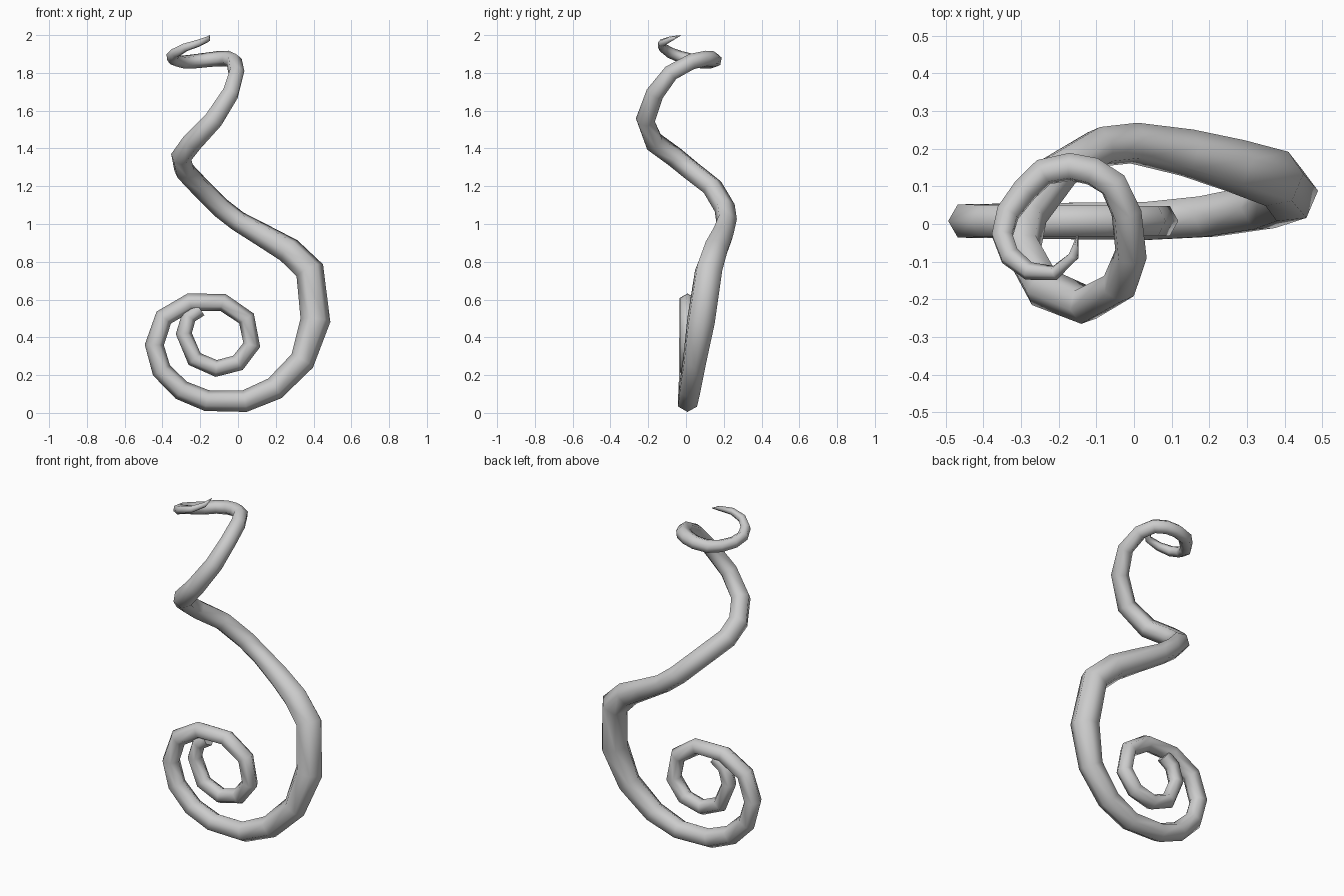
import bpy, bmesh, math
from mathutils import Vector

if "Cube" in bpy.data.objects:
    bpy.data.objects.remove(bpy.data.objects["Cube"])

SIDES = 6

# Flat coil at the base, inner end outwards (x, z)
coil = [(-.20, .55), (-.26, .51), (-.287, .42), (-.23, .285), (-.115, .235), (0, .265),
        (.073, .36), (.045, .50), (-.08, .585), (-.255, .585), (-.393, .505), (-.443, .36),
        (-.405, .225), (-.30, .12), (-.165, .065), (.035, .062)]
# Rising stem (x, y, z)
stem = [(.195, .02, .13), (.34, .045, .275), (.41, .08, .49), (.38, .12, .755),
        (.27, .155, .86), (.14, .19, .935), (0, .215, 1.015), (-.09, .205, 1.085),
        (-.20, .14, 1.195), (-.285, .025, 1.285), (-.30, -.06, 1.355), (-.24, -.17, 1.435),
        (-.13, -.215, 1.55), (-.04, -.165, 1.69), (-.008, -.08, 1.80)]
# Small curl at the top (x, y, z)
curl = [(-.02, .03, 1.86), (-.055, .105, 1.876), (-.11, .14, 1.875), (-.17, .152, 1.868),
        (-.24, .138, 1.86), (-.29, .09, 1.857), (-.335, .03, 1.868), (-.35, -.03, 1.885),
        (-.33, -.085, 1.907), (-.28, -.125, 1.935), (-.21, -.13, 1.957),
        (-.16, -.085, 1.978), (-.15, -.03, 1.998)]
# Thickness: (path index, radius)
radii = [(0, .04), (3, .044), (8, .047), (12, .052), (15, .058), (17, .067), (18, .08),
         (19, .078), (20, .072), (22, .056), (25, .056), (27, .056), (30, .044),
         (35, .038), (39, .029), (41, .02), (42, .015), (43, .002)]

path = [Vector((x, .008, z)) for x, z in coil] + [Vector(p) for p in stem + curl]


def radius_at(i):
    for (a, ra), (b, rb) in zip(radii, radii[1:]):
        if a <= i <= b:
            return ra + (rb - ra) * (i - a) / (b - a)
    return radii[-1][1]


def sweep(name, pts):
    """Six-sided tapered tube along a path, carrying its frame without twist."""
    bm = bmesh.new()
    rings, side, last = [], Vector((0, 1, 0)), len(pts) - 1
    for i, p in enumerate(pts):
        before = (p - pts[i - 1]).normalized() if i else Vector()
        after = (pts[i + 1] - p).normalized() if i < last else Vector()
        t = (before + after).normalized()
        side = (side - t * side.dot(t)).normalized()
        up = t.cross(side)
        r = radius_at(i)
        rings.append([bm.verts.new(p + r * (up * math.cos(a) + side * math.sin(a)))
                      for a in (k * math.tau / SIDES for k in range(SIDES))])
    for a, b in zip(rings, rings[1:]):
        for k in range(SIDES):
            n = (k + 1) % SIDES
            bm.faces.new((a[k], a[n], b[n], b[k])).smooth = True
    bm.faces.new(rings[0])
    bm.faces.new(rings[-1])
    bmesh.ops.recalc_face_normals(bm, faces=bm.faces)
    mesh = bpy.data.meshes.new(name)
    bm.to_mesh(mesh)
    bm.free()
    obj = bpy.data.objects.new(name, mesh)
    bpy.context.collection.objects.link(obj)
    return obj


# The whole tendril is one continuous tube
sweep("curling_tendril", path)
